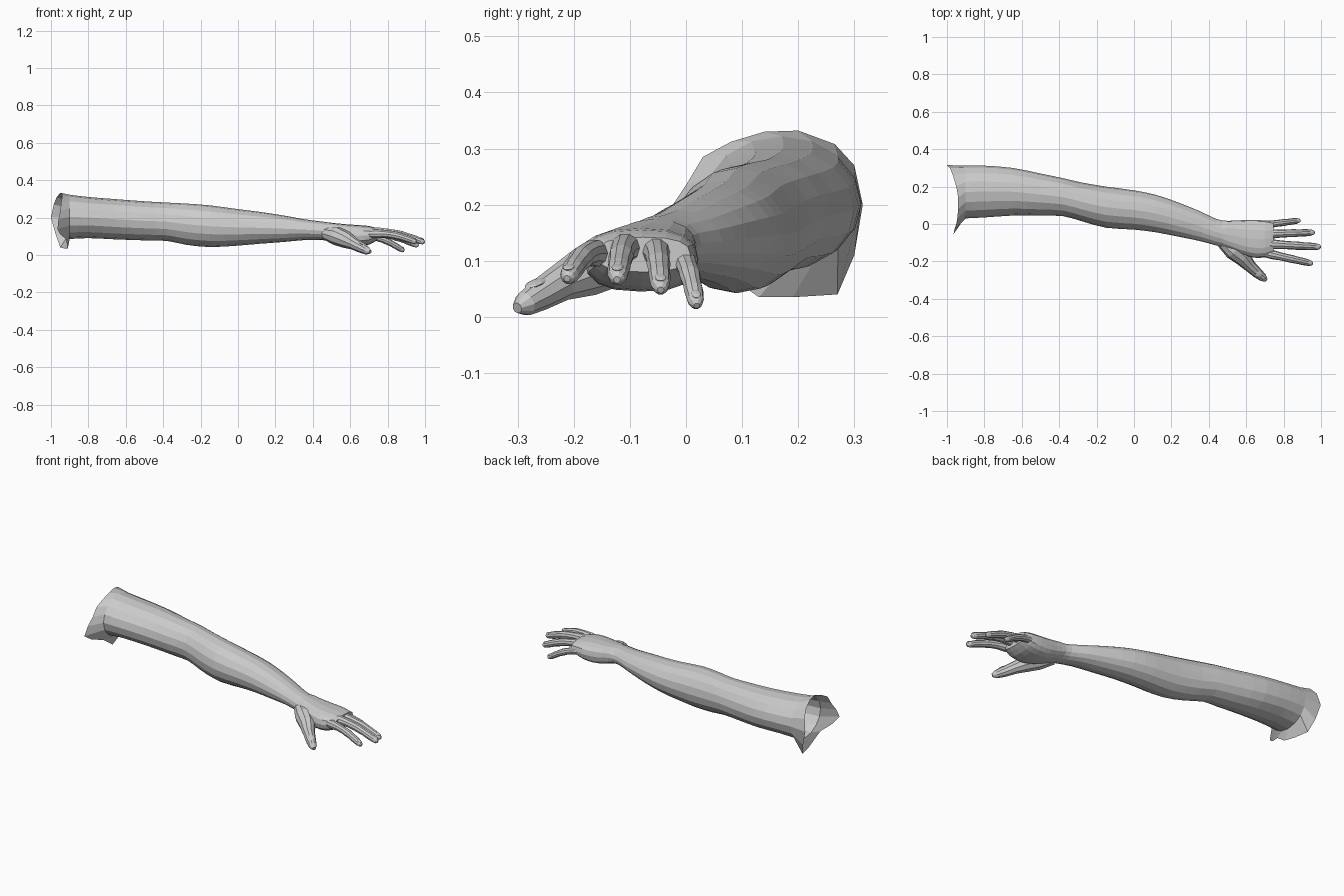
import bpy, bmesh, math
from mathutils import Vector

if "Cube" in bpy.data.objects:
    bpy.data.objects.remove(bpy.data.objects["Cube"])

SIDES = 16


def make_object(name, rings, apex=None):
    """Skin a list of rings; the first ring closes to an apex or a flat cap."""
    bm = bmesh.new()
    rows = [[bm.verts.new(p) for p in ring] for ring in rings]
    n = len(rows[0])
    for a, b in zip(rows, rows[1:]):
        for i in range(n):
            j = (i + 1) % n
            bm.faces.new((a[i], a[j], b[j], b[i]))
    if apex:
        tip = bm.verts.new(apex)
        for i in range(n):
            bm.faces.new((tip, rows[0][(i + 1) % n], rows[0][i]))
    else:
        bm.faces.new(rows[0][::-1])
    bm.faces.new(rows[-1])
    bmesh.ops.recalc_face_normals(bm, faces=bm.faces)
    mesh = bpy.data.meshes.new(name)
    bm.to_mesh(mesh)
    bm.free()
    ob = bpy.data.objects.new(name, mesh)
    bpy.context.collection.objects.link(ob)
    return ob


def section(x, y0, y1, z0, z1):
    """Oval slice across the arm, squarer towards the hand."""
    p = 1.0 if x < 0.5 else 0.78
    ring = []
    for i in range(SIDES):
        a = 2 * math.pi * i / SIDES
        c, s = math.cos(a), math.sin(a)
        c = math.copysign(abs(c) ** p, c)
        s = math.copysign(abs(s) ** p, s)
        ring.append(((x), (y0 + y1) / 2 + (y1 - y0) / 2 * c,
                     (z0 + z1) / 2 + (z1 - z0) / 2 * s))
    return ring


def tube(name, path, sides=10):
    """Round tube along (point, radius) pairs."""
    rings = []
    for k, (p, r) in enumerate(path):
        d = (path[min(k + 1, len(path) - 1)][0] - path[max(k - 1, 0)][0]).normalized()
        side = d.cross(Vector((0, 0, 1))).normalized()
        up = side.cross(d)
        rings.append([p + r * (math.cos(2 * math.pi * i / sides) * side
                               + math.sin(2 * math.pi * i / sides) * up)
                      for i in range(sides)])
    return make_object(name, rings)


# Arm from shoulder to knuckles: x, y min, y max, z min, z max
keys = [
    (-.90, .03, .312, .085, .322), (-.80, .035, .312, .09, .31),
    (-.65, .045, .30, .083, .298), (-.50, .045, .27, .078, .287),
    (-.38, .042, .245, .075, .28), (-.28, .015, .222, .055, .275),
    (-.15, -.02, .20, .042, .265), (0, -.03, .18, .05, .245),
    (.12, -.045, .155, .06, .23), (.25, -.07, .11, .07, .21),
    (.36, -.093, .065, .08, .19), (.44, -.115, .027, .08, .18),
    (.50, -.13, .017, .072, .172), (.57, -.16, .02, .05, .165),
    (.64, -.18, .022, .045, .16), (.70, -.178, .018, .055, .155),
    (.745, -.16, .008, .08, .142)]
fine = []
for k in range(len(keys) - 1):
    a, b, c, d = (keys[max(0, min(len(keys) - 1, k + o))] for o in (-1, 0, 1, 2))
    fine += [b, tuple((9 * (q + r) - p - s) / 16 for p, q, r, s in zip(a, b, c, d))]
fine.append(keys[-1])

# Ragged open shoulder rim with armpit flaps
rim = [(-1, .315, .2), (-.985, .30, .27), (-.97, .265, .308), (-.95, .20, .332),
       (-.94, .14, .33), (-.94, .08, .312), (-.945, .03, .285), (-.95, 0, .235),
       (-.96, -.03, .19), (-.965, -.055, .14), (-.95, -.015, .11), (-.92, .06, .085),
       (-.91, .13, .035), (-.93, .19, .035), (-.95, .27, .04), (-.975, .30, .11)]
arm = make_object("arm", [rim] + [section(*k) for k in fine], (-1.2, .16, .19))

# Thumb and fingers
digits = []
thumb = [(.47, -.09, .115, .035), (.53, -.14, .10, .05), (.58, -.18, .08, .045),
         (.62, -.225, .06, .033), (.66, -.262, .038, .028), (.69, -.287, .023, .022),
         (.707, -.301, .016, .01)]
digits.append(("thumb", [(Vector(p[:3]), p[3]) for p in thumb]))
fingers = {"index_finger": ((.68, -.15, .11), (.955, -.212, .068), 1.0),
           "middle_finger": ((.68, -.105, .122), (.998, -.123, .066), 1.05),
           "ring_finger": ((.68, -.055, .118), (.965, -.045, .048), 1.0),
           "little_finger": ((.66, -.01, .105), (.888, .019, .02), .88)}
profile = [(0, .020), (.2, .025), (.36, .0215), (.52, .0205), (.6, .0215),
           (.72, .019), (.82, .0195), (.93, .017), (.98, .0125), (1, .006)]
for name, (base, tip, size) in fingers.items():
    base, tip = Vector(base), Vector(tip)
    digits.append((name, [(base.lerp(tip, t) + Vector((0, 0, .02 * math.sin(math.pi * t))),
                           r * size) for t, r in profile]))

# Weld each digit to the hand
for name, path in digits:
    part = tube(name, path)
    mod = arm.modifiers.new("weld", 'BOOLEAN')
    mod.operation, mod.solver, mod.object = 'UNION', 'EXACT', part
    bpy.context.view_layer.objects.active = arm
    bpy.ops.object.modifier_apply(modifier=mod.name)
    bpy.data.objects.remove(part)

    # Fingernail lying on top of the tip
    p, r = path[-3]
    d = (path[-1][0] - path[-4][0]).normalized()
    side = d.cross(Vector((0, 0, 1))).normalized()
    up = side.cross(d)
    bpy.ops.mesh.primitive_uv_sphere_add(segments=10, ring_count=6, radius=1)
    nail = bpy.context.object
    nail.name = name + "_nail"
    for v in nail.data.vertices:
        x, y, z = v.co
        v.co = p + d * (x * r * .9) + side * (y * r * .62) + up * (r * .85 + z * r * .2)

# Open the shoulder end
bm = bmesh.new()
bm.from_mesh(arm.data)
bmesh.ops.delete(bm, geom=[v for v in bm.verts if v.co.x < -1.1], context='VERTS')
bm.to_mesh(arm.data)
bm.free()
